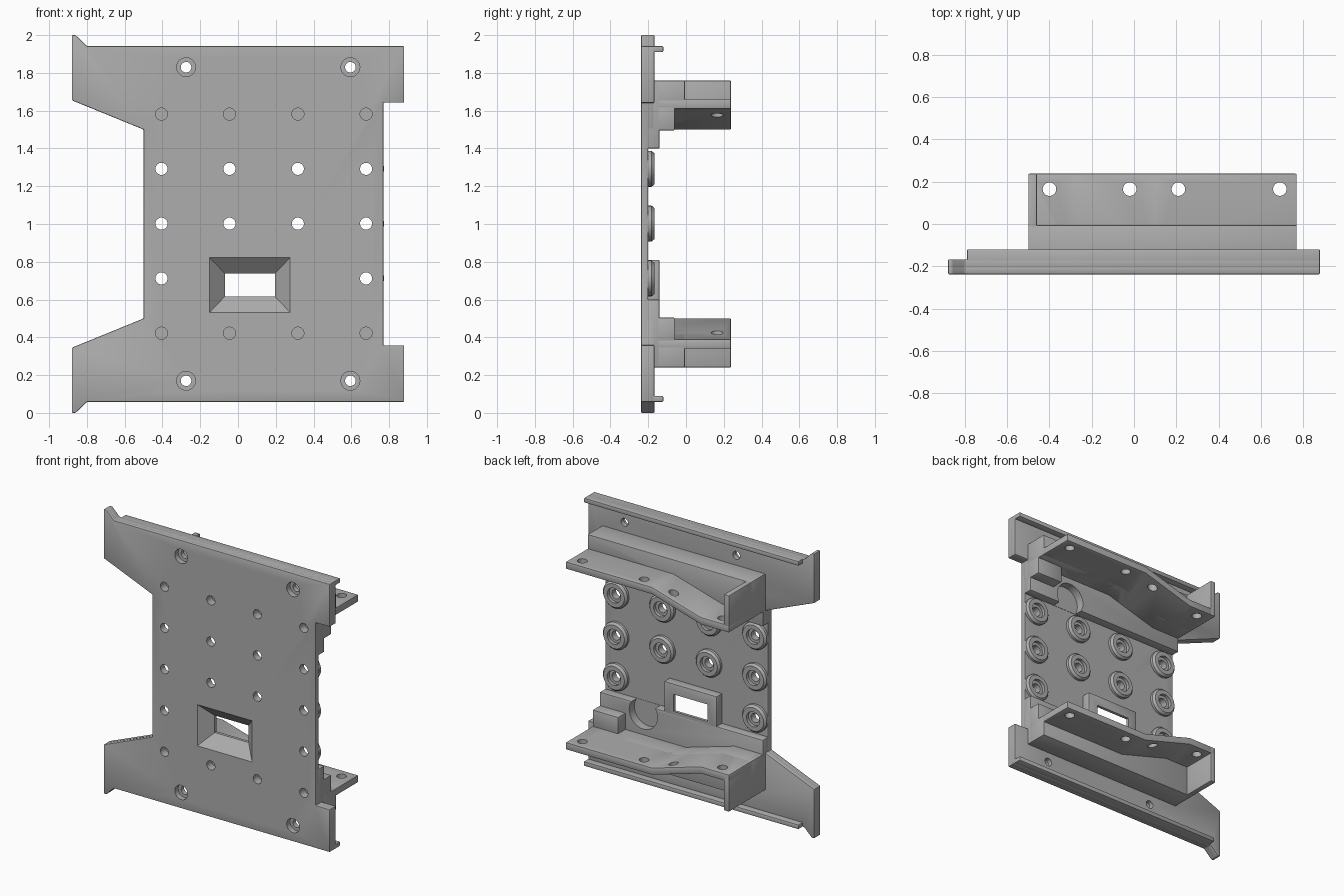
import bpy
import bmesh
import math
from mathutils import Matrix, Vector

if "Cube" in bpy.data.objects:
    bpy.data.objects.remove(bpy.data.objects["Cube"])

grey = bpy.data.materials.new("plain_grey")
grey.use_nodes = True
colour = (0.42, 0.42, 0.42, 1)
grey.diffuse_color = colour
grey.node_tree.nodes["Principled BSDF"].inputs["Base Color"].default_value = colour

FRONT, SKIN, BACK = -0.238, -0.2, 0.238
PAD, WING = -0.14, -0.167
LEFT, RIGHT = 0.77, -0.5
parts, cutters = [], []


def finish(bm, name, group):
    bmesh.ops.remove_doubles(bm, verts=bm.verts, dist=1e-5)
    bmesh.ops.recalc_face_normals(bm, faces=bm.faces)
    mesh = bpy.data.meshes.new(name)
    bm.to_mesh(mesh)
    bm.free()
    mesh.materials.append(grey)
    ob = bpy.data.objects.new(name, mesh)
    bpy.context.collection.objects.link(ob)
    group.append(ob)
    return ob


def prism(name, outline, y0, y1, flip=False, bevel=0.006):
    """Extrude an x-z outline along y; flip mirrors it about mid height."""
    bm = bmesh.new()
    face = bm.faces.new([bm.verts.new((x, y0, 2 - z if flip else z)) for x, z in outline])
    ext = bmesh.ops.extrude_face_region(bm, geom=[face])
    verts = [g for g in ext["geom"] if isinstance(g, bmesh.types.BMVert)]
    bmesh.ops.translate(bm, verts=verts, vec=(0, y1 - y0, 0))
    ob = finish(bm, name, parts)
    mod = ob.modifiers.new("soft_edges", "BEVEL")
    mod.width, mod.segments, mod.limit_method = bevel, 2, "ANGLE"
    return ob


def box(name, x0, x1, z0, z1, y0, y1, flip=False):
    return prism(name, [(x0, z0), (x1, z0), (x1, z1), (x0, z1)], y0, y1, flip)


def lathe(name, profile, centre, group, upright=False, closed=False):
    """Spin (radius, along) points round the y axis, or the z axis if upright."""
    bm = bmesh.new()
    vs = [bm.verts.new((r, a, 0)) for r, a in profile]
    es = [bm.edges.new(pair) for pair in zip(vs, vs[1:])]
    if closed:
        es.append(bm.edges.new((vs[-1], vs[0])))
    bmesh.ops.spin(bm, geom=vs + es, cent=(0, 0, 0), axis=(0, 1, 0),
                   angle=math.tau, steps=32, use_merge=True)
    if upright:
        bm.transform(Matrix.Rotation(math.pi / 2, 4, "X"))
    bm.transform(Matrix.Translation(Vector(centre)))
    return finish(bm, name, group)


def drill(centre, radius, a0, a1, upright=False):
    lathe("drill_cutter", [(0, a0), (radius, a0), (radius, a1), (0, a1)],
          centre, cutters, upright)


# Main plate: upper half of the outline, then its mirror image
half = [(RIGHT, 1.5), (-0.88, 1.655), (-0.88, 2), (-0.86, 2), (-0.8, 1.942),
        (0.88, 1.942), (0.88, 1.642), (LEFT, 1.642)]
prism("main_plate", half + [(x, 2 - z) for x, z in reversed(half)], FRONT, SKIN)

# Bent shelf: flat, sloping, flat
under = [(RIGHT, 1.5), (-0.28, 1.5), (0.1, 1.61), (LEFT, 1.61)]
over = [(x, z + 0.05) for x, z in reversed(under)]

for flip, side in ((False, "upper"), (True, "lower")):
    prism(side + "_wing", half + [(LEFT, 1.5)], FRONT + 0.02, WING, flip)
    box(side + "_lip", -0.79, 0.88, 1.91, 1.942, SKIN, -0.12, flip)
    box(side + "_pad", RIGHT, LEFT, 1.4, 1.755, SKIN - 0.01, PAD, flip)
    prism(side + "_shelf", under + over, SKIN, BACK, flip)
    prism(side + "_shelf_root", under + [(LEFT, 1.76), (RIGHT, 1.76)], SKIN, -0.005, flip)
    box(side + "_end_wall", RIGHT, -0.46, 1.5, 1.76, SKIN, BACK, flip)
    box(side + "_corner_block", 0.57, LEFT, 1.495, 1.63, SKIN, -0.06, flip)

    def level(z):
        return 2 - z if flip else z

    # Round relief in the pad, shelf holes and countersunk screw holes
    drill((0.43, 0, level(1.46)), 0.11, SKIN + 0.002, -0.1)
    for x in (-0.4, -0.02, 0.21, 0.69):
        drill((x, 0.165, level(1.58)), 0.032, -0.15, 0.15, upright=True)
    for x in (-0.275, 0.595):
        lathe("screw_cutter", [(0, -0.3), (0.05, -0.3), (0.05, -0.2), (0.028, -0.2),
                               (0.028, -0.1), (0, -0.1)], (x, 0, level(1.83)), cutters)

# Collar behind the window
box("window_collar", -0.14, 0.27, 0.5, 0.81, SKIN - 0.01, PAD)

# Grid of fixing holes; ring bosses behind those that go through
ring = [(0.095, SKIN - 0.005), (0.095, -0.182), (0.082, WING), (0.052, WING),
        (0.052, -0.19), (0.032, -0.19), (0.032, SKIN - 0.005)]
for x in (-0.405, -0.045, 0.317, 0.678):
    for row in range(5):
        z = 0.422 + 0.29 * row
        if row == 1 and abs(x) < 0.4:
            continue
        drill((x, 0, z), 0.032, -0.3, -0.18)
        if 0 < row < 4:
            lathe("ring_boss", ring, (x, 0, z), parts, closed=True)

# Funnel-shaped window, lofted from rectangles along y
bm = bmesh.new()
loops = []
for y, w, h in ((-0.3, 0.213, 0.145), (FRONT, 0.213, 0.145),
                (-0.16, 0.132, 0.06), (-0.1, 0.132, 0.06)):
    loops.append([bm.verts.new((0.063 + sx * w, y, 0.677 + sz * h))
                  for sx, sz in ((-1, -1), (1, -1), (1, 1), (-1, 1))])
for a, b in zip(loops, loops[1:]):
    for i in range(4):
        j = (i + 1) % 4
        bm.faces.new((a[i], a[j], b[j], b[i]))
bm.faces.new(loops[0])
bm.faces.new(loops[-1])
finish(bm, "window_cutter", cutters)


def span(ob):
    pts = [v.co for v in ob.data.vertices]
    return [(min(p[i] for p in pts), max(p[i] for p in pts)) for i in range(3)]


# Cut every part by the cutters that reach it
for ob in parts:
    if ob.name.startswith("ring_boss"):
        continue
    for cut in cutters:
        if all(a[0] < b[1] and b[0] < a[1] for a, b in zip(span(ob), span(cut))):
            mod = ob.modifiers.new("cut", "BOOLEAN")
            mod.operation, mod.solver, mod.object = "DIFFERENCE", "EXACT", cut

# Bake the modifiers, drop the cutters and smooth the round surfaces
bpy.context.view_layer.update()
graph = bpy.context.evaluated_depsgraph_get()
baked = [bpy.data.meshes.new_from_object(ob.evaluated_get(graph)) for ob in parts]
for ob, mesh in zip(parts, baked):
    ob.modifiers.clear()
    ob.data = mesh
for cut in cutters:
    bpy.data.objects.remove(cut)
bpy.ops.object.select_all(action="DESELECT")
for ob in parts:
    ob.select_set(True)
bpy.context.view_layer.objects.active = parts[0]
bpy.ops.object.shade_smooth_by_angle(angle=math.radians(30))
